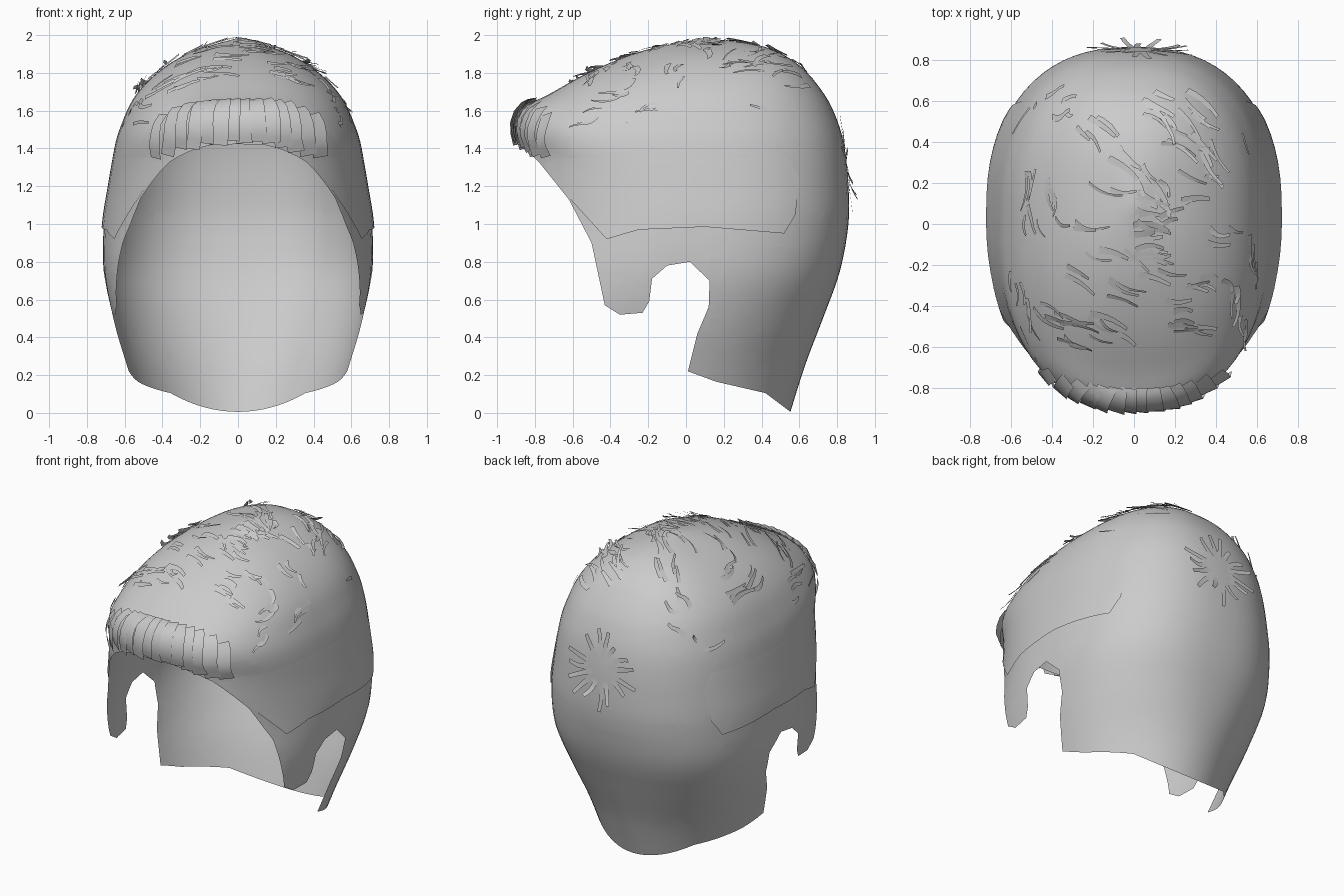
import bpy, bmesh, math, random
from mathutils import Vector
from mathutils.bvhtree import BVHTree

if "Cube" in bpy.data.objects:
    bpy.data.objects.remove(bpy.data.objects["Cube"])

random.seed(4)
mat = bpy.data.materials.new("hair grey")
mat.diffuse_color = (0.6, 0.6, 0.6, 1)
mat.use_nodes = True
mat.node_tree.nodes["Principled BSDF"].inputs["Base Color"].default_value = mat.diffuse_color

# Rings from crown to nape: front y, front z, back y, back z, half width, side z,
# front roundness, back roundness
RINGS = [
    (0.10, 1.985, 0.10, 1.985, 0.00, 1.985, 2.2, 2.2),
    (-0.22, 1.92, 0.41, 1.94, 0.25, 1.91, 2.3, 2.3),
    (-0.50, 1.81, 0.60, 1.84, 0.43, 1.80, 2.4, 2.4),
    (-0.72, 1.69, 0.73, 1.69, 0.55, 1.67, 2.4, 2.4),
    (-0.85, 1.62, 0.80, 1.55, 0.62, 1.52, 2.4, 2.4),
    (-0.895, 1.53, 0.84, 1.40, 0.655, 1.40, 2.4, 2.4),
    (-0.89, 1.40, 0.86, 1.20, 0.685, 1.20, 2.2, 2.4),
    (-0.89, 1.00, 0.86, 1.00, 0.71, 1.00, 2.15, 2.4),
    (-0.88, 0.75, 0.815, 0.75, 0.712, 0.75, 2.4, 2.4),
    (-0.85, 0.50, 0.725, 0.50, 0.665, 0.50, 2.8, 2.2),
    (-0.80, 0.25, 0.63, 0.25, 0.59, 0.25, 2.8, 2.0),
    (-0.80, -0.02, 0.545, -0.02, 0.50, -0.02, 2.8, 2.0),
]
# Side outlines in (y, z)
HAIR_OUTLINE = [
    (-1.1, 2.2), (-1.1, 1.47), (-0.88, 1.42), (-0.78, 1.33), (-0.62, 1.13),
    (-0.50, 0.90), (-0.43, 0.57), (-0.35, 0.52), (-0.23, 0.53), (-0.195, 0.59),
    (-0.18, 0.71), (-0.10, 0.78), (0.02, 0.80), (0.125, 0.70), (0.12, 0.56),
    (0.06, 0.42), (0.01, 0.22), (0.16, 0.165), (0.42, 0.105), (0.56, 0.0),
    (1.1, 0.0), (1.1, 2.2)]
PANEL_OUTLINE = [
    (-0.76, 1.32), (-0.62, 1.14), (-0.42, 0.92), (-0.25, 0.97), (0.10, 0.985),
    (0.52, 0.95), (0.58, 1.05), (0.60, 1.25), (0.50, 1.43), (0.10, 1.50),
    (-0.20, 1.50), (-0.45, 1.42)]


def smooth_rings(rows, steps=4):
    """Catmull-Rom interpolation between rings."""
    out = []
    for i in range(len(rows) - 1):
        a, b, c, d = (rows[min(max(k, 0), len(rows) - 1)] for k in range(i - 1, i + 3))
        for s in range(steps):
            t = s / steps
            out.append([0.5 * (2*q + (r - p)*t + (2*p - 5*q + 4*r - e)*t*t
                               + (3*q - p - 3*r + e)*t**3)
                        for p, q, r, e in zip(a, b, c, d)])
    return out + [list(rows[-1])]


def power(v, n):
    return math.copysign(abs(v) ** (2 / n), v)


def full_shell(cols=72):
    bm = bmesh.new()
    rows = []
    for fy, fz, by, bz, w, sz, fn, bn in smooth_rings(RINGS):
        row = []
        mid = (fy + by) / 2 + 0.07 * w
        for k in range(cols):
            a = 2 * math.pi * k / cols
            s = math.sin(a)
            z = sz + ((bz if s > 0 else fz) - sz) * s * s
            n, reach = (bn, by - mid) if s > 0 else (fn, mid - fy)
            row.append(bm.verts.new((w * power(math.cos(a), n),
                                     mid + reach * power(s, n), z)))
        rows.append(row)
    for r0, r1 in zip(rows, rows[1:]):
        for k in range(cols):
            j = (k + 1) % cols
            bm.faces.new((r0[k], r1[k], r1[j], r0[j]))
    bmesh.ops.remove_doubles(bm, verts=bm.verts[:], dist=1e-4)
    bmesh.ops.recalc_face_normals(bm, faces=bm.faces[:])
    bm.normal_update()
    return bm


def inside(y, z, poly):
    hit = False
    for (y0, z0), (y1, z1) in zip(poly, poly[1:] + poly[:1]):
        if (z0 > z) != (z1 > z) and y < (y1 - y0) * (z - z0) / (z1 - z0) + y0:
            hit = not hit
    return hit


def trim(bm, poly):
    """Cut the shell along a side outline and drop what lies outside."""
    for (y0, z0), (y1, z1) in zip(poly, poly[1:] + poly[:1]):
        bmesh.ops.bisect_plane(bm, geom=bm.verts[:] + bm.edges[:] + bm.faces[:],
                               dist=1e-5, plane_co=(0, y0, z0),
                               plane_no=Vector((0, z1 - z0, y0 - y1)).normalized())
    drop = []
    for f in bm.faces:
        c = f.calc_center_median()
        if not inside(c.y, c.z, poly):
            drop.append(f)
    bmesh.ops.delete(bm, geom=drop, context='FACES')


def finish(bm, name, angle=40):
    me = bpy.data.meshes.new(name)
    bm.to_mesh(me)
    bm.free()
    me.materials.append(mat)
    ob = bpy.data.objects.new(name, me)
    bpy.context.collection.objects.link(ob)
    bpy.ops.object.select_all(action='DESELECT')
    ob.select_set(True)
    bpy.context.view_layer.objects.active = ob
    bpy.ops.object.shade_smooth_by_angle(angle=math.radians(angle))
    return ob


# Main hair cap
cap = full_shell()
tree = BVHTree.FromBMesh(cap)
trim(cap, HAIR_OUTLINE)
finish(cap, "hair_cap")

# Temple panels that stand proud at the bottom and sink into the cap at the top
panel = full_shell()
for v, n in [(v, v.normal.copy()) for v in panel.verts]:
    v.co += n * max(-0.004, 0.012 - 0.03 * max(0, v.co.z - 0.95))
trim(panel, PANEL_OUTLINE)
finish(panel, "temple_panels")


def ribbon(bm, start, end, width, lift, puff=0.0, tilt=0.0, taper=0.6, bend=0.0, n=5):
    """A thin lock that follows the cap from start to end and lifts at its tip."""
    start, end = Vector(start), Vector(end)
    d = end - start
    pairs = []
    for i in range(n + 1):
        t = i / n
        loc, nor, _, _ = tree.find_nearest(start + d * t)
        if nor.dot(loc - Vector((0, 0, 1))) < 0:
            nor = -nor
        side = nor.cross(d).normalized()
        base = loc + nor * (0.004 + lift * t * t + puff * math.sin(math.pi * t))
        base += side * bend * math.sin(math.pi * t)
        half = side * width * 0.5 * (1 - taper * t)
        pairs.append((bm.verts.new(base - half), bm.verts.new(base + half + nor * tilt)))
    for (a, b), (c, e) in zip(pairs, pairs[1:]):
        bm.faces.new((a, b, e, c))


# Fringe of overlapping locks fanned along the brow
fringe = bmesh.new()
COUNT = 14
for i in range(COUNT):
    x = -0.43 + 0.86 * i / (COUNT - 1)
    yf = -0.02 - 0.87 * (1 - (abs(x) / 0.7) ** 2.4) ** (1 / 2.4)
    ribbon(fringe, (0.78 * x, yf + 0.09, 1.66 - 0.75 * x * x),
           (x, yf + 0.03, 1.43 - 0.4 * x * x + random.uniform(-0.015, 0.015)),
           random.uniform(0.075, 0.1), 0.006, puff=0.014,
           tilt=random.uniform(0.006, 0.018), taper=-0.1, n=7,
           bend=random.uniform(-0.012, 0.012))
finish(fringe, "fringe_locks")

# Loose tufts over the top, gathered in small clumps
tufts = bmesh.new()
for i in range(64):
    cx, cy = random.uniform(-0.6, 0.58), random.uniform(-0.55, 0.66)
    a0 = random.gauss(-0.3, 0.25) if cy < 0.2 else random.gauss(-0.75, 0.25)
    if abs(cx) > 0.46:
        a0 = random.gauss(-1.4, 0.3)
    for j in range(random.randint(1, 4)):
        top = Vector((cx + random.gauss(0, 0.03), cy + random.gauss(0, 0.035), 3))
        hit = tree.ray_cast(top, Vector((0, 0, -1)))[0]
        if hit is None or hit.z < 1.5:
            continue
        a = a0 + random.gauss(0, 0.15)
        d = Vector((math.cos(a), math.sin(a), 0)) * random.uniform(0.09, 0.2)
        lift = random.uniform(0.0, 0.032) if hit.z < 1.92 else 0.006
        ribbon(tufts, hit, hit + d, random.uniform(0.018, 0.04), lift,
               tilt=random.uniform(0, 0.008), taper=0.5,
               bend=random.uniform(-0.022, 0.022))
finish(tufts, "top_tufts")

# Whorl of tufts at the back of the head
whorl = bmesh.new()
for i in range(15):
    a = 2 * math.pi * i / 15 + random.uniform(-0.18, 0.18)
    r = random.uniform(0.17, 0.28)
    ray = Vector((math.cos(a), 0, math.sin(a)))
    c = Vector((0.03, 0.85, 1.34))
    ribbon(whorl, c + ray * random.uniform(0.05, 0.1), c + ray * r, 0.036,
           random.uniform(0.01, 0.045), taper=0.3, bend=random.uniform(-0.01, 0.02))
finish(whorl, "back_whorl")
